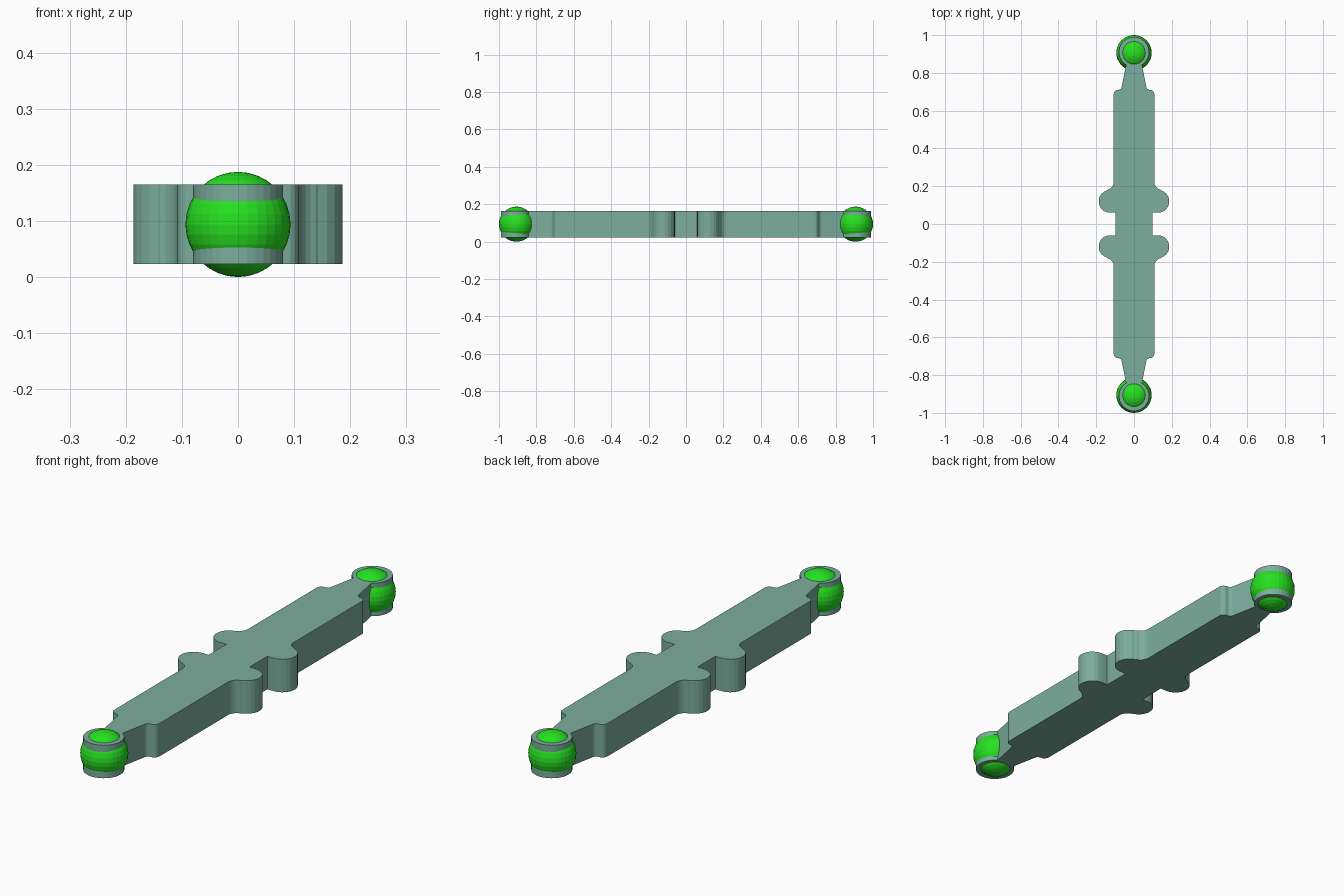
import bpy, bmesh, math

if "Cube" in bpy.data.objects:
    bpy.data.objects.remove(bpy.data.objects["Cube"])

def material(name, color):
    m = bpy.data.materials.new(name)
    m.diffuse_color = (*color, 1)
    m.use_nodes = True
    m.node_tree.nodes["Principled BSDF"].inputs["Base Color"].default_value = m.diffuse_color
    return m

def arc(cx, cy, r, a0, a1, n):
    return [(cx + r * math.cos(math.radians(a0 + (a1 - a0) * i / n)),
             cy + r * math.sin(math.radians(a0 + (a1 - a0) * i / n))) for i in range(n + 1)]

teal = material("plate_teal", (0.2, 0.42, 0.34))
green = material("ball_green", (0.02, 0.75, 0.015))
Z0, Z1 = 0.0235, 0.165
R = 0.0937

# one quarter of the plate outline, from the waist to the tip
quarter = [(0.097, 0.06)]
quarter += arc(0.127, 0.12, 0.06, -90, 75, 10)              # rounded lug
quarter += arc(0.150, 0.222, 0.042, 255, 180, 5)            # fillet back to body
quarter += arc(0.085, 0.687, 0.023, 0, 90, 4)               # shoulder corner
quarter += arc(0.083, 0.728, 0.018, 270, 188, 4)            # fillet into neck
a = math.degrees(math.acos(0.042 / 0.08))
quarter += arc(0, 0.91, 0.08, -a, 90, 13)                   # round ball seat

# mirror the quarter into a full closed outline
half = quarter + [(-x, y) for x, y in reversed(quarter[:-1])]
outline = half + [(-x, -y) for x, y in half]

# extruded plate
bm = bmesh.new()
face = bm.faces.new([bm.verts.new((x, y, Z0)) for x, y in outline])
top = bmesh.ops.extrude_face_region(bm, geom=[face])["geom"]
bmesh.ops.translate(bm, vec=(0, 0, Z1 - Z0),
                    verts=[g for g in top if isinstance(g, bmesh.types.BMVert)])
bmesh.ops.recalc_face_normals(bm, faces=bm.faces)
mesh = bpy.data.meshes.new("link_plate")
bm.to_mesh(mesh)
bm.free()
mesh.materials.append(teal)
plate = bpy.data.objects.new("link_plate", mesh)
bpy.context.collection.objects.link(plate)

# balls set into both ends
for name, side in (("front_ball", -1), ("back_ball", 1)):
    bpy.ops.mesh.primitive_uv_sphere_add(segments=32, ring_count=16, radius=R,
                                         location=(0, side * (1 - R), R))
    ball = bpy.context.object
    ball.name = name
    ball.data.materials.append(green)
